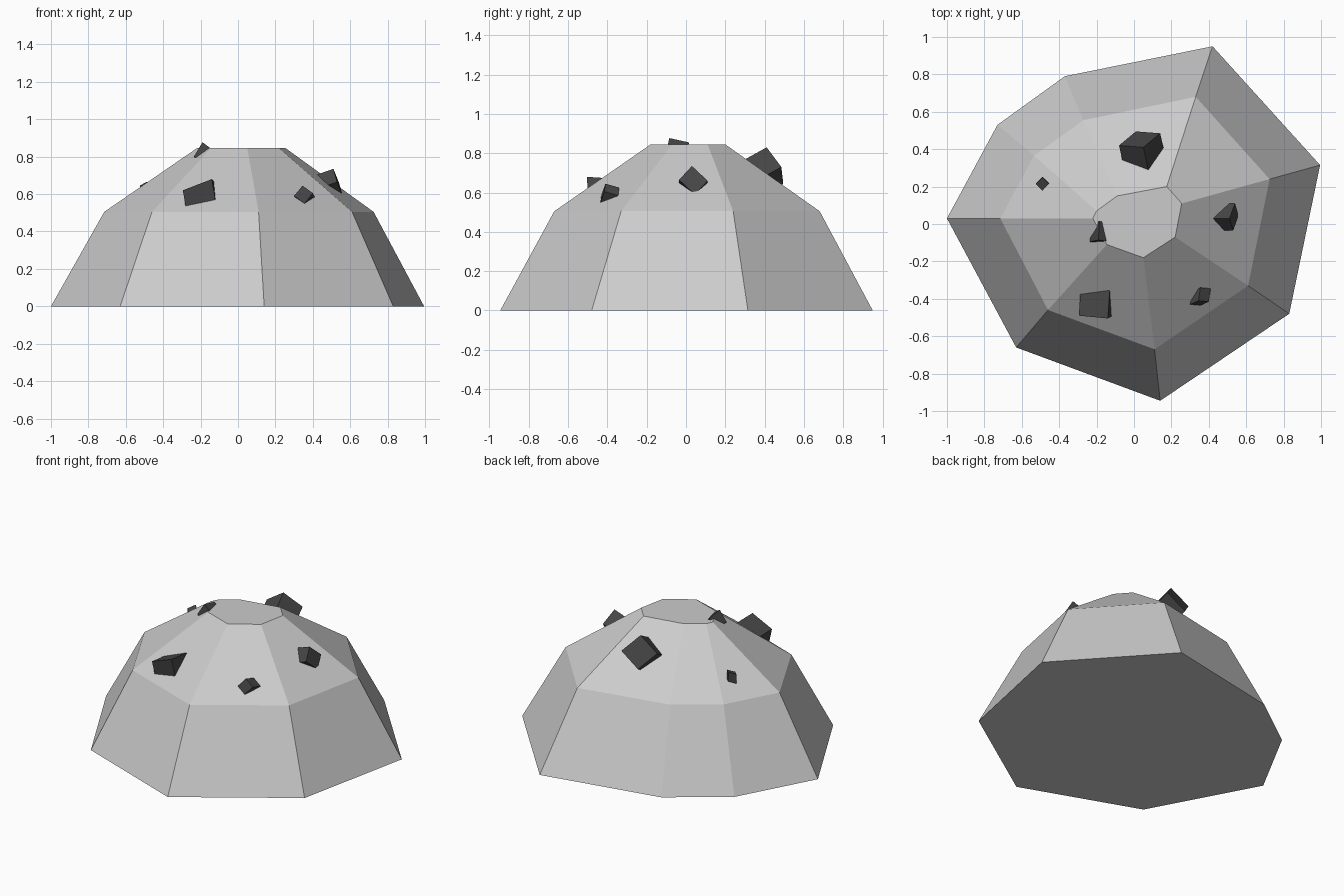
import bpy
from mathutils import Vector

if "Cube" in bpy.data.objects:
    bpy.data.objects.remove(bpy.data.objects["Cube"])


def make_object(name, verts, faces):
    mesh = bpy.data.meshes.new(name)
    mesh.from_pydata(verts, [], faces)
    obj = bpy.data.objects.new(name, mesh)
    bpy.context.collection.objects.link(obj)
    return obj


def material(name, v):
    m = bpy.data.materials.new(name)
    m.diffuse_color = (v, v, v, 1)
    m.use_nodes = True
    m.node_tree.nodes["Principled BSDF"].inputs["Base Color"].default_value = m.diffuse_color
    return m


# Mound: three stacked eight-sided rings, capped top and bottom
rings = [
    (0.0, [(-1.0, .03), (-.63, -.66), (.14, -.945), (.83, -.48),
           (.995, .315), (.42, .95), (-.37, .79), (-.73, .53)]),
    (0.505, [(-.715, .03), (-.46, -.46), (.11, -.67), (.61, -.33),
             (.725, .24), (.33, .68), (-.27, .555), (-.535, .365)]),
    (0.845, [(-.22, .03), (-.145, -.11), (.05, -.18), (.22, -.07),
             (.255, .11), (.175, .20), (-.09, .15), (-.20, .07)]),
]
n = 8
verts = [(x, y, z) for z, ring in rings for x, y in ring]
faces = [tuple(reversed(range(n))), tuple(range(2 * n, 3 * n))]
for r in range(2):
    for i in range(n):
        j = (i + 1) % n
        faces.append((r * n + i, r * n + j, (r + 1) * n + j, (r + 1) * n + i))
make_object("mound", verts, faces)

# Stones: skewed boxes given by the highest corner and three edges leaving it
dark = material("dark_stone", 0.06)
stones = {
    "stone_back": ((.05, .41, .83), (-.13, .01, -.085), (.09, .075, -.10), (.03, -.135, -.075)),
    "stone_right": ((.51, .03, .735), (.03, .08, -.075), (.02, -.065, -.07), (-.085, 0, -.03)),
    "stone_front_right": ((.345, -.41, .645), (.055, -.005, -.04), (-.045, -.02, -.055), (.01, .07, -.02)),
    "stone_front_left": ((-.14, -.505, .68), (-.155, .015, -.06), (.02, .01, -.115), (.01, .15, -.01)),
    "stone_rim": ((-.19, -.085, .877), (.06, -.01, -.045), (-.045, -.01, -.075), (.005, .10, -.022)),
    "stone_left": ((-.49, .25, .665), (-.035, -.037, -.02), (.035, -.035, -.005), (0, .003, -.06)),
}
for name, (corner, a, b, c) in stones.items():
    p, a, b, c = map(Vector, (corner, a, b, c))
    pts = [p + a * i + b * j + c * k for k in (0, 1) for j in (0, 1) for i in (0, 1)]
    quads = [(0, 2, 3, 1), (4, 5, 7, 6), (0, 1, 5, 4), (2, 6, 7, 3), (0, 4, 6, 2), (1, 3, 7, 5)]
    if a.cross(b).dot(c) < 0:
        quads = [q[::-1] for q in quads]
    make_object(name, pts, quads).data.materials.append(dark)
